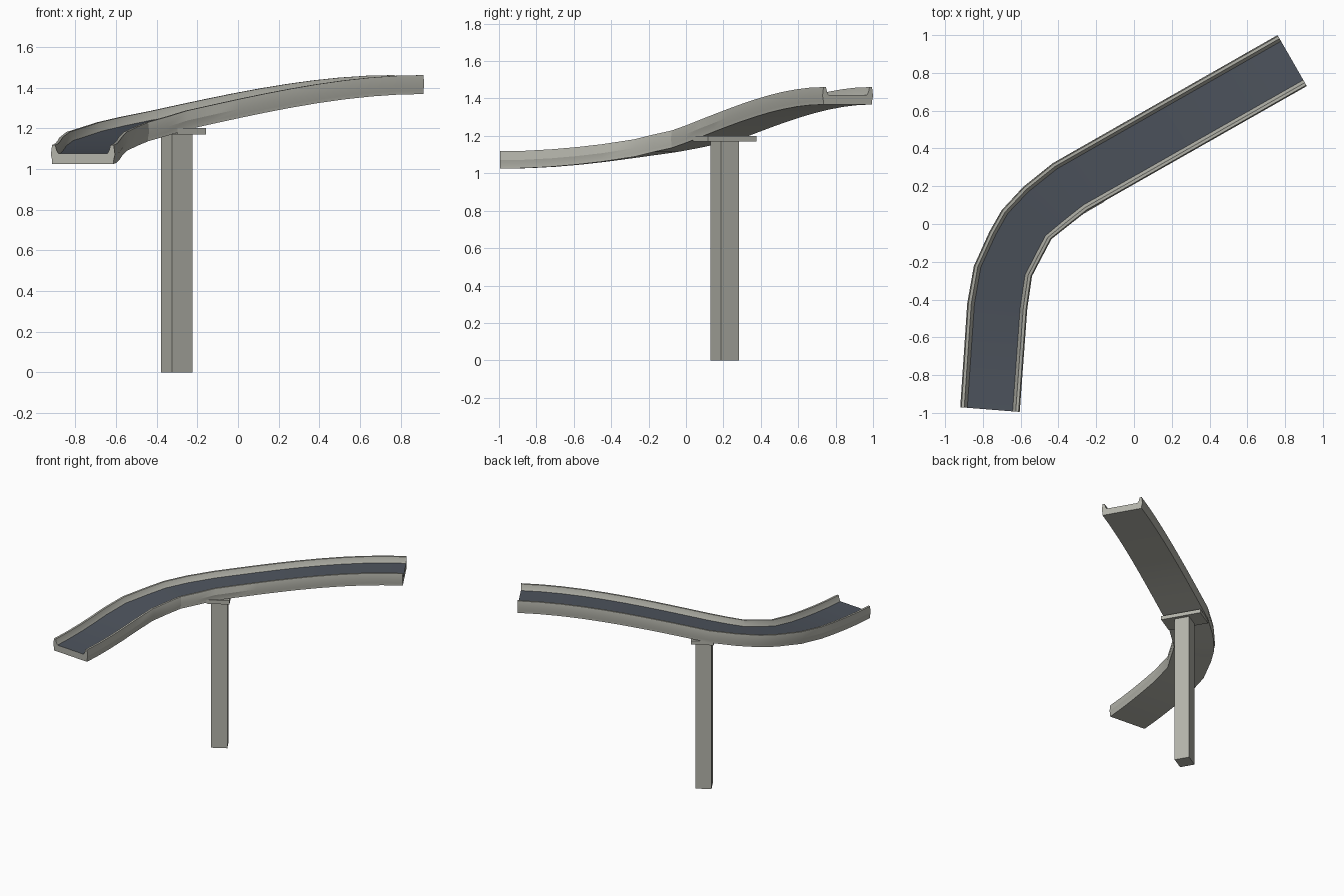
import bpy, bmesh
from math import radians
from mathutils import Vector

if "Cube" in bpy.data.objects:
    bpy.data.objects.remove(bpy.data.objects["Cube"])


def material(name, rgb):
    m = bpy.data.materials.new(name)
    m.diffuse_color = (*rgb, 1)
    m.use_nodes = True
    m.node_tree.nodes["Principled BSDF"].inputs["Base Color"].default_value = m.diffuse_color
    return m


concrete = material("concrete", (0.45, 0.45, 0.40))
asphalt = material("asphalt", (0.075, 0.088, 0.11))

# Plan of the road: left and right edge at each bend (lx, ly, rx, ry)
bends = [(-0.92, -0.97, -0.605, -0.995), (-0.883, -0.42, -0.565, -0.45),
         (-0.848, -0.223, -0.54, -0.276), (-0.765, -0.04, -0.487, -0.175),
         (-0.70, 0.074, -0.437, -0.08), (-0.585, 0.198, -0.345, -0.007),
         (-0.43, 0.322, -0.247, 0.07), (0.76, 1.0, 0.915, 0.73)]
steps = [4, 1, 1, 1, 1, 1, 9]

stations = []
for a, b, n in zip(bends, bends[1:], steps):
    for i in range(n):
        f = i / n
        stations.append([p + (q - p) * f for p, q in zip(a, b)])
stations.append(list(bends[-1]))

# Distance along the centre line drives an eased climb
dist, mids = [0], [Vector(((s[0] + s[2]) / 2, (s[1] + s[3]) / 2)) for s in stations]
for a, b in zip(mids, mids[1:]):
    dist.append(dist[-1] + (b - a).length)

# Half cross-section: offset from centre, height above the underside
HALF = 0.155
half = [(0.149, 0), (0.149, 0.018), (0.155, 0.045), (0.149, 0.093),
        (0.134, 0.093), (0.127, 0.066), (0.118, 0.05)]
section = half + [(-u, h) for u, h in reversed(half)]
deck_edge = len(half) - 1

# Road with barriers, lofted along the stations
bm = bmesh.new()
rings = []
for (lx, ly, rx, ry), d in zip(stations, dist):
    t = d / dist[-1]
    z = 1.025 + 0.343 * t * t * (3 - 2 * t)
    ring = []
    for u, h in section:
        f = (u / HALF + 1) / 2
        ring.append(bm.verts.new((lx + (rx - lx) * f, ly + (ry - ly) * f, z + h)))
    rings.append(ring)
n = len(section)
for r0, r1 in zip(rings, rings[1:]):
    for i in range(n):
        j = (i + 1) % n
        face = bm.faces.new((r0[i], r0[j], r1[j], r1[i]))
        face.material_index = 1 if i == deck_edge else 0
bm.faces.new(rings[0])
bm.faces.new(rings[-1])
bmesh.ops.recalc_face_normals(bm, faces=bm.faces)
mesh = bpy.data.meshes.new("road_deck")
bm.to_mesh(mesh)
bm.free()
road = bpy.data.objects.new("road_deck", mesh)
bpy.context.collection.objects.link(road)
mesh.materials.append(concrete)
mesh.materials.append(asphalt)
bpy.context.view_layer.objects.active = road
road.select_set(True)
bpy.ops.object.shade_smooth_by_angle(angle=radians(20))
road.select_set(False)


def box(name, size, z0):
    bpy.ops.mesh.primitive_cube_add(size=1, location=(-0.302, 0.207, z0 + size[2] / 2),
                                    rotation=(0, 0, radians(30)))
    ob = bpy.context.object
    ob.name = name
    ob.scale = size
    ob.data.materials.append(concrete)


# Pillar and the crosshead under the deck
box("support_pillar", (0.115, 0.11, 1.17), 0)
box("pillar_crosshead", (0.162, 0.30, 0.03), 1.17)
